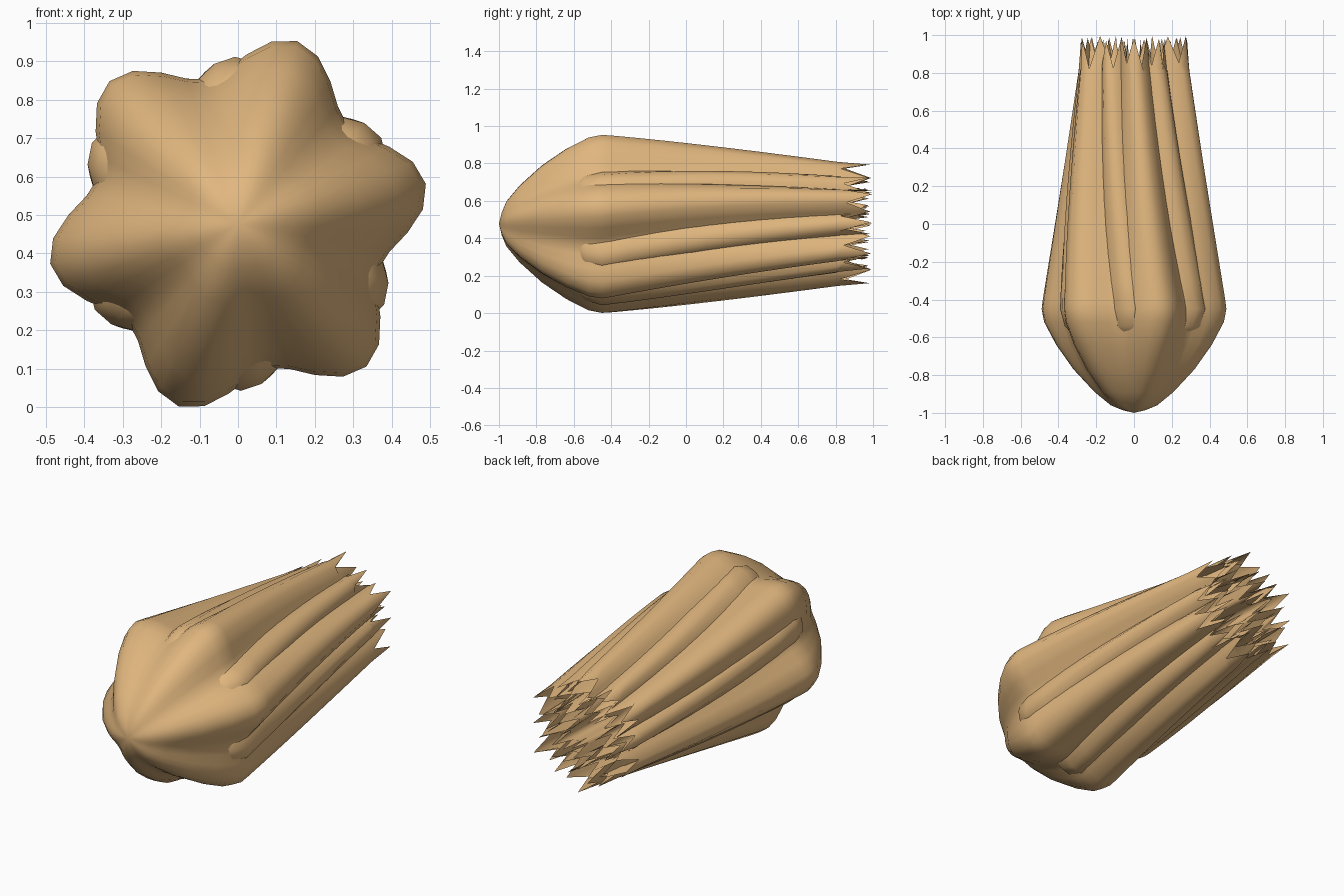
import bpy, bmesh, math, random

random.seed(4)
if "Cube" in bpy.data.objects:
    bpy.data.objects.remove(bpy.data.objects["Cube"])

tan = bpy.data.materials.new("warm_tan")
tan.use_nodes = True
TAN = (0.75, 0.47, 0.21, 1)
tan.diffuse_color = TAN
tan.node_tree.nodes["Principled BSDF"].inputs["Base Color"].default_value = TAN

CENTRE_Z = 0.477
LOBES, SEGMENTS = 6, 48
SHOULDER = -0.45


def lobed_shell(name, rings, phase, twist):
    """Twisted six-lobed tube along y from (y, mean radius, lobe depth) rings,
    closed by a tip in front and torn into teeth behind."""
    bm = bmesh.new()
    rows = []
    for i, (y, mean, depth) in enumerate(rings):
        t = max(0, y - SHOULDER) / (1 - SHOULDER)
        turn = math.radians(phase + twist * t * (1.25 - 0.25 * t))
        row = []
        for s in range(SEGMENTS):
            a = math.tau * s / SEGMENTS
            r = mean + depth * math.cos(LOBES * a)
            yy = y
            if i == len(rings) - 1:      # zigzag rear edge
                yy = y - (random.uniform(0.0, 0.02) if s % 2 == 0 else random.uniform(0.14, 0.18))
            row.append(bm.verts.new((r * math.cos(a + turn), yy,
                                     CENTRE_Z + r * math.sin(a + turn))))
        rows.append(row)
    tip = bm.verts.new((0, rings[0][0] - 0.015, CENTRE_Z))
    for s in range(SEGMENTS):
        n = (s + 1) % SEGMENTS
        bm.faces.new((tip, rows[0][s], rows[0][n]))
        for near, far in zip(rows, rows[1:]):
            bm.faces.new((near[s], far[s], far[n], near[n]))
    bmesh.ops.recalc_face_normals(bm, faces=bm.faces)
    mesh = bpy.data.meshes.new(name)
    bm.to_mesh(mesh)
    bm.free()
    mesh.materials.append(tan)
    mesh.shade_smooth()
    ob = bpy.data.objects.new(name, mesh)
    bpy.context.collection.objects.link(ob)
    return ob


def taper(start, end, steps):
    """Evenly spaced rings between two rings."""
    return [tuple(p + (q - p) * k / steps for p, q in zip(start, end))
            for k in range(1, steps + 1)]


# Outer body: rounded nose, wide shoulder, long narrowing tail
nose = [(-0.985, 0.06, 0.003), (-0.96, 0.118, 0.007), (-0.89, 0.198, 0.015),
        (-0.77, 0.298, 0.029), (-0.64, 0.378, 0.043), (-0.52, 0.431, 0.055),
        (-0.45, 0.442, 0.058), (-0.4, 0.437, 0.058)]
outer = nose + taper(nose[-1], (0.81, 0.270, 0.062), 9) + [(1.0, 0.254, 0.063)]
lobed_shell("outer_body", outer, 12, 18)

# Inner strands that emerge from the grooves of the body
start = [(-0.6, 0.31, 0.035), (-0.54, 0.362, 0.045), (-0.45, 0.387, 0.048)]
inner = start + taper(start[-1], (0.81, 0.246, 0.047), 9) + [(0.99, 0.233, 0.047)]
lobed_shell("inner_strands", inner, -29, 31)

# Core strands, seen only through the torn rear end
core_start = [(0.3, 0.17, 0.04)]
core = core_start + taper(core_start[0], (0.81, 0.15, 0.045), 4) + [(0.98, 0.14, 0.045)]
lobed_shell("core_strands", core, 12, 18)
